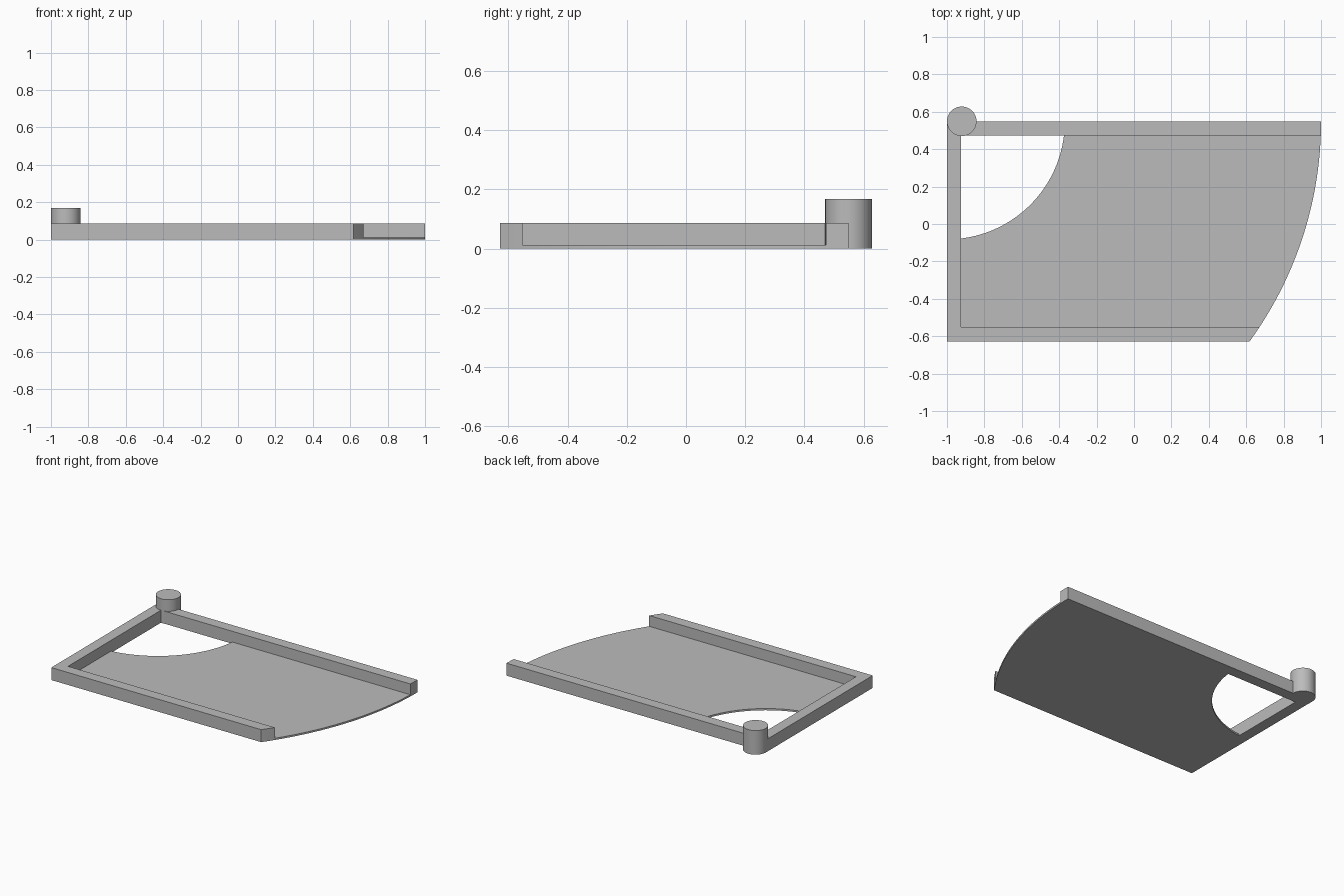
import bpy, bmesh, math

cube = bpy.data.objects.get("Cube")
if cube:
    bpy.data.objects.remove(cube, do_unlink=True)

# Main dimensions: both arcs share the back right corner as their centre
LEFT, FRONT, BACK = -1.0, -0.628, 0.548
WALL, RIM, FLOOR = 0.076, 0.087, 0.012
OUTER, INNER = 2.0, 0.63

grey = bpy.data.materials.new("plain grey")
grey.use_nodes = True
colour = (0.5, 0.5, 0.5, 1)
grey.diffuse_color = colour
grey.node_tree.nodes["Principled BSDF"].inputs["Base Color"].default_value = colour


def prism(name, outline, z0, z1):
    """Extrude a counter-clockwise outline from z0 to z1."""
    bm = bmesh.new()
    face = bm.faces.new([bm.verts.new((x, y, z0)) for x, y in outline])
    ext = bmesh.ops.extrude_face_region(bm, geom=[face])
    top = [v for v in ext["geom"] if isinstance(v, bmesh.types.BMVert)]
    bmesh.ops.translate(bm, vec=(0, 0, z1 - z0), verts=top)
    bmesh.ops.recalc_face_normals(bm, faces=bm.faces)
    mesh = bpy.data.meshes.new(name)
    bm.to_mesh(mesh)
    bm.free()
    mesh.materials.append(grey)
    obj = bpy.data.objects.new(name, mesh)
    bpy.context.collection.objects.link(obj)
    return obj


def arc(radius, y0, y1, steps):
    """Points on an arc about the back right corner, between two y values."""
    a0, a1 = (math.asin((y - BACK) / radius) for y in (y0, y1))
    angles = [a0 + (a1 - a0) * i / steps for i in range(steps + 1)]
    return [(LEFT + radius * math.cos(a), BACK + radius * math.sin(a)) for a in angles]


def cut(target, cutter):
    mod = target.modifiers.new("cut", "BOOLEAN")
    mod.operation, mod.solver, mod.object = "DIFFERENCE", "EXACT", cutter
    bpy.context.view_layer.objects.active = target
    bpy.ops.object.modifier_apply(modifier=mod.name)
    bpy.data.objects.remove(cutter, do_unlink=True)


def smooth(obj):
    bpy.ops.object.select_all(action="DESELECT")
    obj.select_set(True)
    bpy.context.view_layer.objects.active = obj
    bpy.ops.object.shade_smooth_by_angle(angle=math.radians(30))


# Tray: solid slab with a curved open end
tray = prism("tray", [(LEFT, BACK), (LEFT, FRONT)] + arc(OUTER, FRONT, BACK, 48), 0, RIM)

# Recess leaves rails on three sides and a thin floor
x_in, y_front, y_back = LEFT + WALL, FRONT + WALL, BACK - WALL
cut(tray, prism("recess_cutter",
                [(x_in, y_front), (1.2, y_front), (1.2, y_back), (x_in, y_back)],
                FLOOR, 0.3))

# Rounded corner opening through the floor
y_low = BACK - math.sqrt(INNER ** 2 - WALL ** 2)
cut(tray, prism("opening_cutter", [(x_in, y_back)] + arc(INNER, y_low, y_back, 32), -0.1, 0.3))
smooth(tray)

# Pivot post at the corner
bpy.ops.mesh.primitive_cylinder_add(vertices=64, radius=0.079, depth=0.168,
                                    location=(LEFT + 0.079, BACK + 0.001, 0.084))
post = bpy.context.object
post.name = "pivot_post"
post.data.materials.append(grey)
smooth(post)
